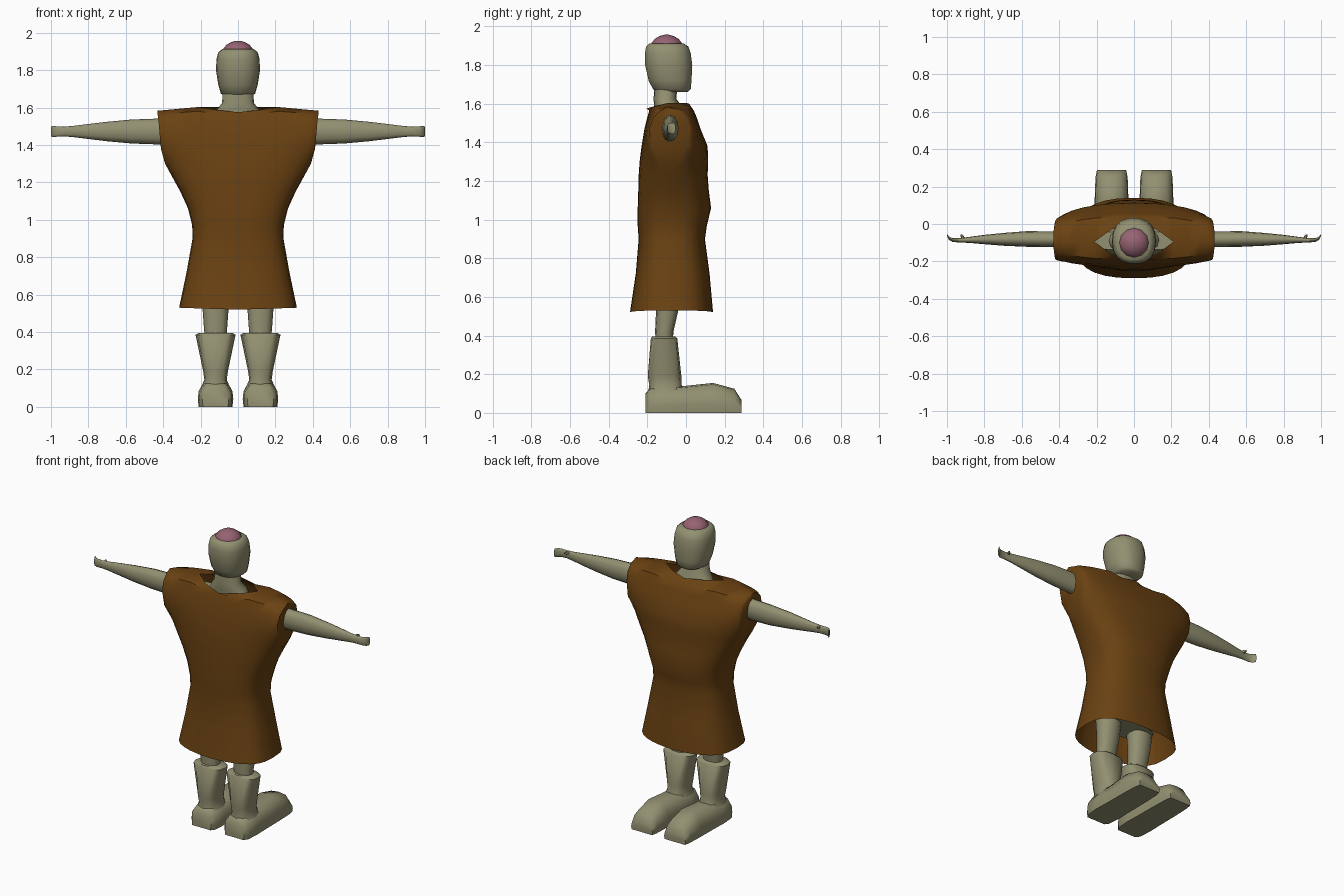
import bpy, bmesh, math


def material(name, rgb):
    m = bpy.data.materials.new(name)
    m.diffuse_color = (*rgb, 1)
    return m


SKIN = material("olive skin", (0.29, 0.28, 0.165))
CLOTH = material("brown cloth", (0.145, 0.054, 0.006))
PINK = material("pink crown", (0.31, 0.125, 0.17))


def power(v, p):
    return math.copysign(abs(v) ** p, v)


def loft(name, rings, mat, caps=True, angle=50):
    """Skin a list of equal closed rings of points."""
    bm = bmesh.new()
    vs = [[bm.verts.new(p) for p in r] for r in rings]
    n = len(vs[0])
    for a, b in zip(vs, vs[1:]):
        for i in range(n):
            j = (i + 1) % n
            bm.faces.new((a[i], a[j], b[j], b[i]))
    if caps:
        bm.faces.new(vs[0])
        bm.faces.new(vs[-1])
    bmesh.ops.remove_doubles(bm, verts=bm.verts, dist=0.0005)
    bmesh.ops.recalc_face_normals(bm, faces=bm.faces)
    me = bpy.data.meshes.new(name)
    bm.to_mesh(me)
    bm.free()
    ob = bpy.data.objects.new(name, me)
    bpy.context.collection.objects.link(ob)
    me.materials.append(mat)
    bpy.ops.object.select_all(action='DESELECT')
    ob.select_set(True)
    bpy.context.view_layer.objects.active = ob
    bpy.ops.object.shade_smooth_by_angle(angle=math.radians(angle))
    return ob


def oval(z, x0, x1, y0, y1, n=16, p=0.85):
    """Horizontal rounded ring filling the given x and y ranges."""
    pts = []
    for k in range(n):
        t = 2 * math.pi * k / n
        pts.append(((x0 + x1) / 2 + (x1 - x0) / 2 * power(math.cos(t), p),
                    (y0 + y1) / 2 + (y1 - y0) / 2 * power(math.sin(t), p), z))
    return pts


# Tunic: front and back sheets that part at the sleeve openings
MID, N = -0.085, 14
rows = [  # height, half width, front y, back y, sleeve gap
    (0.52, 0.315, 0.14, -0.29, 0), (0.72, 0.275, 0.122, -0.26, 0),
    (0.90, 0.243, 0.098, -0.245, 0), (0.97, 0.245, 0.108, -0.25, 0),
    (1.06, 0.267, 0.13, -0.25, 0), (1.15, 0.308, 0.118, -0.247, 0),
    (1.23, 0.352, 0.112, -0.245, 0), (1.30, 0.39, 0.114, -0.24, 0.05),
    (1.38, 0.412, 0.112, -0.23, 0.095), (1.47, 0.42, 0.075, -0.215, 0.105),
    (1.53, 0.425, 0.055, -0.20, 0.085), (1.565, 0.43, 0.04, -0.19, 0.045)]
rings = []
for z, w, f, b, g in rows:
    ring = []
    for s, edge in ((1, f), (-1, b)):
        for k in range(N + 1):
            c, q = math.cos(math.pi * k / N), abs(math.sin(math.pi * k / N))
            x = s * w * power(c, 0.85)
            y = MID + s * g + (edge - MID - s * g) * q ** (0.65 if z < 1.3 else 1.1)
            lift = 0.03 * (1 - abs(x) / w) if z > 1.55 and abs(x) > 0.12 else 0
            hem = 0.01 * abs(c) if z < 0.6 else 0
            ring.append((x, y, z + lift + hem))
    rings.append(ring)
# Shoulder seam and neck hole
top = []
for s in (1, -1):
    for k in range(N + 1):
        x = s * 0.43 * power(math.cos(math.pi * k / N), 0.85)
        r = max(0, 1 - (x / 0.15) ** 2) ** 0.5
        z = 1.583 + 0.025 * min(1, (0.43 - abs(x)) / 0.27)
        z -= r * (0.006 if s > 0 else 0.033)
        top.append((x, MID - 0.01 + s * 0.11 * r, z))
rings.append(top)
loft("tunic", rings, CLOTH, caps=False)

# Body under the tunic
loft("torso", [oval(z, -w, w, a, b) for z, w, a, b in (
    (0.62, 0.19, -0.17, 0.02), (0.9, 0.19, -0.2, 0.05), (1.15, 0.24, -0.21, 0.07),
    (1.3, 0.32, -0.19, 0.05), (1.45, 0.34, -0.17, 0.01), (1.54, 0.3, -0.14, -0.04))], SKIN)

# Neck and head
loft("neck", [oval(z, -w, w, a, b) for z, w, a, b in (
    (1.5, 0.15, -0.15, -0.02), (1.585, 0.115, -0.165, -0.02),
    (1.625, 0.085, -0.168, -0.05), (1.74, 0.08, -0.16, -0.04))], SKIN)
loft("head", [oval(z, -w, w, a, b, 18) for z, w, a, b in (
    (1.66, 0.07, -0.15, 0.01), (1.675, 0.092, -0.172, 0.026),
    (1.72, 0.105, -0.195, 0.03), (1.80, 0.118, -0.213, 0.034),
    (1.86, 0.115, -0.214, 0.026), (1.895, 0.106, -0.208, 0.014),
    (1.912, 0.085, -0.19, -0.01))], SKIN)

# Exposed rounded crown
loft("crown", [oval(z, -w, w, -0.1 - w, -0.1 + w, 12, 1) for z, w in (
    (1.90, 0.08), (1.915, 0.078), (1.935, 0.062), (1.95, 0.037), (1.957, 0.012))], PINK)

for side, s in (("left", 1), ("right", -1)):
    # Arm ending in a thin curled hand
    arm = []
    for x, y, ry, rz in ((0.28, -0.085, 0.05, 0.068), (0.43, -0.082, 0.042, 0.069),
                         (0.57, -0.08, 0.042, 0.064), (0.70, -0.082, 0.034, 0.052),
                         (0.80, -0.083, 0.025, 0.04), (0.88, -0.085, 0.016, 0.03),
                         (0.93, -0.087, 0.012, 0.026), (0.97, -0.086, 0.01, 0.028),
                         (0.99, -0.075, 0.009, 0.029), (1.0, -0.06, 0.005, 0.027)):
        arm.append([(s * x, y + ry * math.cos(t), 1.472 + rz * power(math.sin(t), 0.85))
                    for t in (2 * math.pi * i / 12 for i in range(12))])
    loft(side + "_arm", arm, SKIN)
    loft(side + "_thumb", [[(s * (x + r * math.cos(t)), y, z + r * math.sin(t))
                            for t in (math.pi * i / 3 for i in range(6))]
                           for x, y, z, r in ((0.91, -0.09, 1.485, 0.012),
                                              (0.918, -0.065, 1.49, 0.009),
                                              (0.924, -0.055, 1.49, 0.004))], SKIN)
    # Upper leg
    c = s * 0.12
    loft(side + "_leg", [oval(z, c - w, c + w, a, b, 12) for z, w, a, b in (
        (0.34, 0.055, -0.155, -0.07), (0.42, 0.062, -0.16, -0.065),
        (0.53, 0.07, -0.155, -0.04), (0.72, 0.085, -0.17, -0.01))], SKIN)
    # Flared shin guard shape
    loft(side + "_shin", [oval(z, c - w, c + w, a, b, 12, 0.75) for z, w, a, b in (
        (0.11, 0.075, -0.195, -0.01), (0.145, 0.06, -0.19, -0.022),
        (0.19, 0.066, -0.198, -0.024), (0.385, 0.107, -0.182, -0.045),
        (0.395, 0.09, -0.175, -0.055))], SKIN)
    # Long flat foot
    shape = ((-0.95, 0), (-1, 0.3), (-0.95, 0.6), (-0.6, 0.95), (0, 1),
             (0.6, 0.95), (0.95, 0.6), (1, 0.3), (0.95, 0))
    loft(side + "_foot", [[(c + w * u, y, h * v) for u, v in shape] for y, w, h in (
        (-0.21, 0.07, 0.10), (-0.185, 0.088, 0.13), (-0.1, 0.095, 0.14),
        (-0.02, 0.092, 0.138), (0.14, 0.09, 0.155), (0.25, 0.086, 0.125),
        (0.288, 0.078, 0.065))], SKIN)
